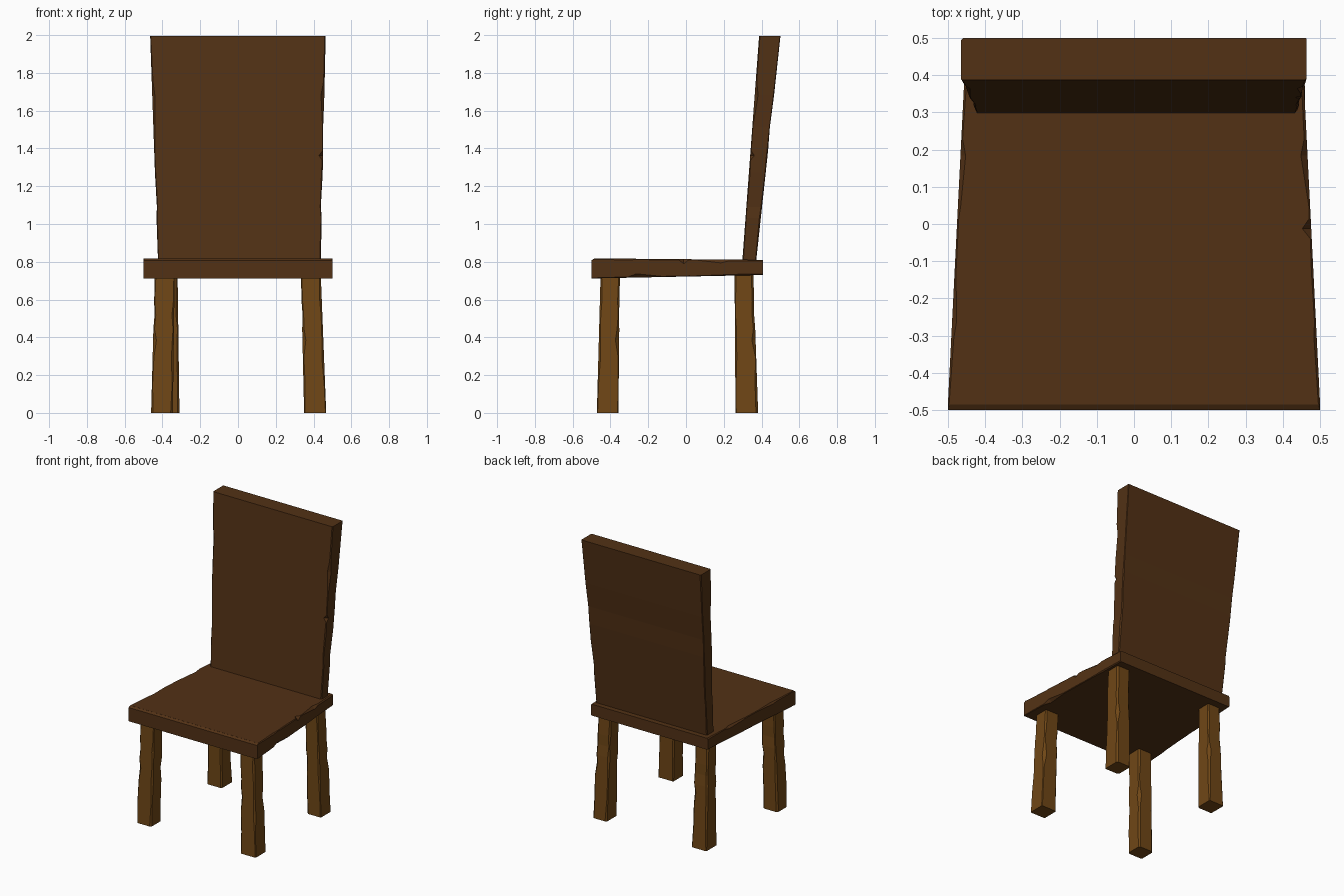
import bpy, bmesh, random

if "Cube" in bpy.data.objects:
    bpy.data.objects.remove(bpy.data.objects["Cube"])

random.seed(4)


def material(name, color):
    m = bpy.data.materials.new(name)
    m.diffuse_color = color
    m.use_nodes = True
    m.node_tree.nodes["Principled BSDF"].inputs["Base Color"].default_value = m.diffuse_color
    return m


dark_wood = material("dark_wood", (0.085, 0.031, 0.0075, 1))
light_wood = material("light_wood", (0.16, 0.062, 0.008, 1))


def mix(a, b, t):
    return [p + (q - p) * t for p, q in zip(a, b)]


def ring(rect, cuts):
    # rectangle (u0, u1, v0, v1) with four chamfers, anticlockwise from u0,v0
    u0, u1, v0, v1 = rect
    a, b, c, d = cuts
    return [(u0, v0 + a), (u0 + a, v0), (u1 - b, v0), (u1, v0 + b),
            (u1, v1 - c), (u1 - c, v1), (u0 + d, v1), (u0, v1 - d)]


def hewn_beam(name, place, start, end, span, wear, mat, chips=None, skew=None):
    """Loft of chamfered rectangles; chips = {position: four chamfer sizes}."""
    chips, skew = chips or {}, skew or {}
    stops = sorted({0, 1, *[i / 5 for i in range(1, 5)], *chips, *skew})
    bm = bmesh.new()
    rows = []
    for t in stops:
        rect = mix(start, end, t)
        if t in skew:
            rect = [p + q for p, q in zip(rect, skew[t])]
        cuts = chips.get(t) or [random.uniform(0.3, 1) * wear for _ in range(4)]
        s = span[0] + (span[1] - span[0]) * t
        rows.append([bm.verts.new(place(u, v, s)) for u, v in ring(rect, cuts)])
    for r0, r1 in zip(rows, rows[1:]):
        for i in range(8):
            j = (i + 1) % 8
            bm.faces.new((r0[i], r0[j], r1[j], r1[i]))
    bm.faces.new(rows[0][::-1])
    bm.faces.new(rows[-1])
    bmesh.ops.recalc_face_normals(bm, faces=bm.faces[:])
    mesh = bpy.data.meshes.new(name)
    bm.to_mesh(mesh)
    bm.free()
    mesh.materials.append(mat)
    obj = bpy.data.objects.new(name, mesh)
    bpy.context.collection.objects.link(obj)
    return obj


def upright(u, v, s):
    return (u, v, s)


def lengthwise(u, v, s):
    return (u, s, v)


# Seat: runs front to back, tapering in width and thickness
hewn_beam("seat", lengthwise, (-0.5, 0.5, 0.712, 0.818), (-0.455, 0.455, 0.73, 0.81),
          (-0.485, 0.407), 0.008, dark_wood,
          chips={0.25: (0.006, 0.02, 0.004, 0.012),
                 0.5: (0.006, 0.004, 0.004, 0.004),
                 0.53: (0.006, 0.004, 0.024, 0.004),
                 0.56: (0.006, 0.004, 0.004, 0.004),
                 0.75: (0.005, 0.005, 0.018, 0.014)})

# Front lip of the seat, with its worn upper edge
hewn_beam("seat_front_edge", lengthwise, (-0.5, 0.5, 0.712, 0.808), (-0.5, 0.5, 0.712, 0.818),
          (-0.5, -0.484), 0.003, dark_wood)

# Backrest: leans back and widens upward, chipped on the right side
hewn_beam("backrest", upright, (-0.423, 0.438, 0.297, 0.37), (-0.465, 0.464, 0.387, 0.5),
          (0.79, 1.995), 0.008, dark_wood,
          chips={0.455: (0.004, 0.004, 0.006, 0.004),
                 0.475: (0.004, 0.022, 0.006, 0.004),
                 0.495: (0.004, 0.004, 0.006, 0.004),
                 0.74: (0.014, 0.018, 0.004, 0.004)},
          skew={0.25: (0.004, -0.006, 0, 0), 0.6: (0, -0.003, 0, -0.004)})

# Legs: front pair splayed outward, back pair slightly further in
legs = {
    "front_left_leg": ((-0.46, -0.345, -0.472, -0.358), (-0.44, -0.335, -0.452, -0.35)),
    "front_right_leg": ((0.35, 0.467, -0.472, -0.358), (0.333, 0.438, -0.452, -0.35)),
    "back_left_leg": ((-0.425, -0.31, 0.262, 0.382), (-0.42, -0.32, 0.257, 0.356)),
    "back_right_leg": ((0.35, 0.46, 0.262, 0.382), (0.335, 0.435, 0.257, 0.356)),
}
for name, (foot, top) in legs.items():
    hewn_beam(name, upright, foot, top, (0.0, 0.74), 0.012, light_wood,
              chips={0.52: (0.018, 0.008, 0.02, 0.008)},
              skew={0.7: (0.004, 0.0, 0.0, -0.003)})
